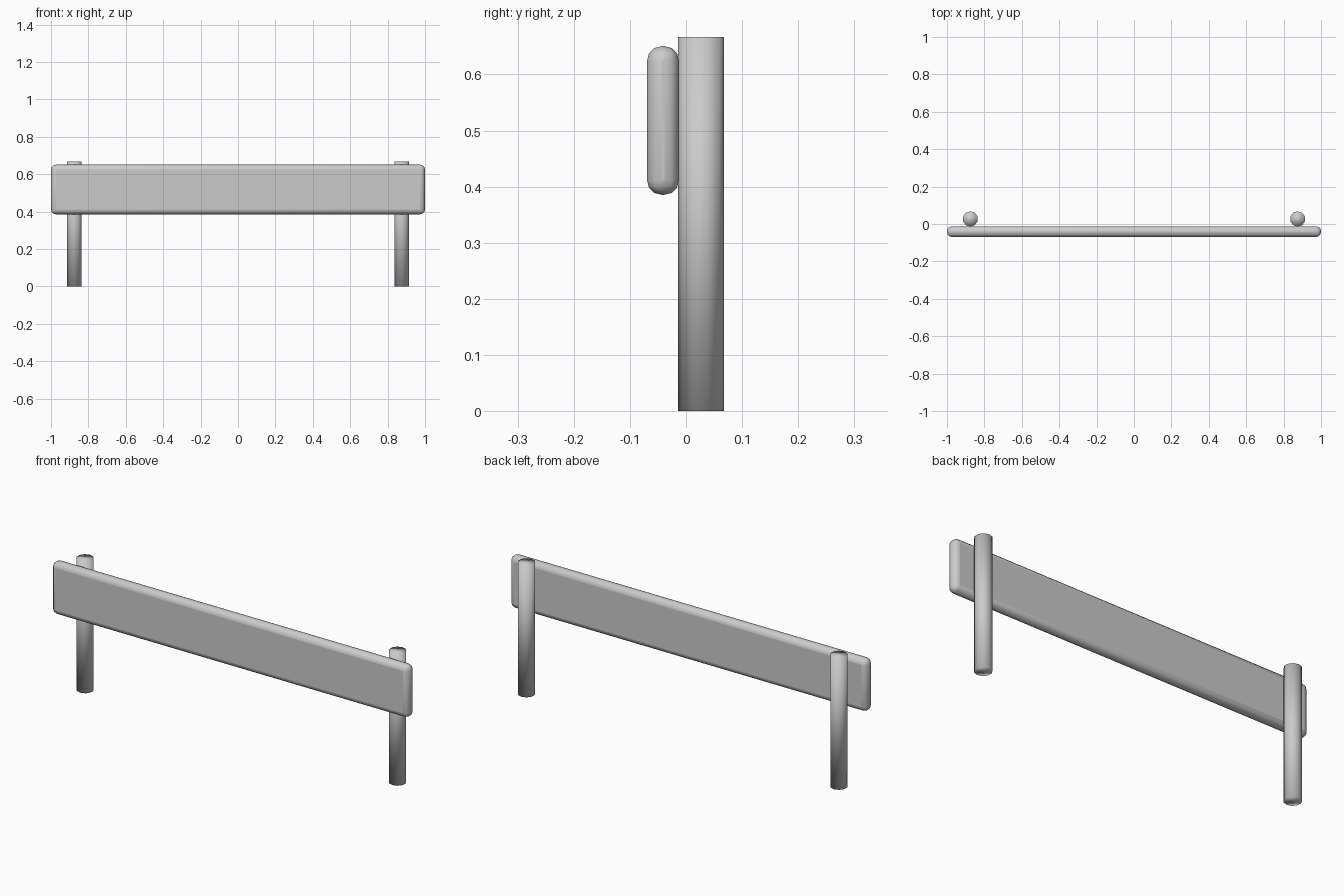
import bpy

if "Cube" in bpy.data.objects:
    bpy.data.objects.remove(bpy.data.objects["Cube"])

# Single grey for all parts
grey = bpy.data.materials.new("light_grey")
grey.diffuse_color = (0.6, 0.6, 0.6, 1)
grey.use_nodes = True
grey.node_tree.nodes["Principled BSDF"].inputs["Base Color"].default_value = grey.diffuse_color


def finish(obj, name):
    obj.name = name
    obj.data.materials.append(grey)
    bpy.ops.object.shade_smooth()


# Rounded crossboard
bpy.ops.mesh.primitive_cube_add(size=1, location=(0, -0.041, 0.518))
board = bpy.context.object
board.scale = (2.0, 0.057, 0.265)
bpy.ops.object.transform_apply(location=False, rotation=False, scale=True)
bevel = board.modifiers.new("rounded_edges", 'BEVEL')
bevel.width = 0.026
bevel.segments = 3
finish(board, "crossboard")
bpy.ops.object.shade_smooth_by_angle(angle=0.35)

# Two round posts behind the board
for side, x in (("left", -0.875), ("right", 0.875)):
    bpy.ops.mesh.primitive_cylinder_add(vertices=10, radius=0.041, depth=0.667,
                                        location=(x, 0.027, 0.3335))
    finish(bpy.context.object, side + "_post")
